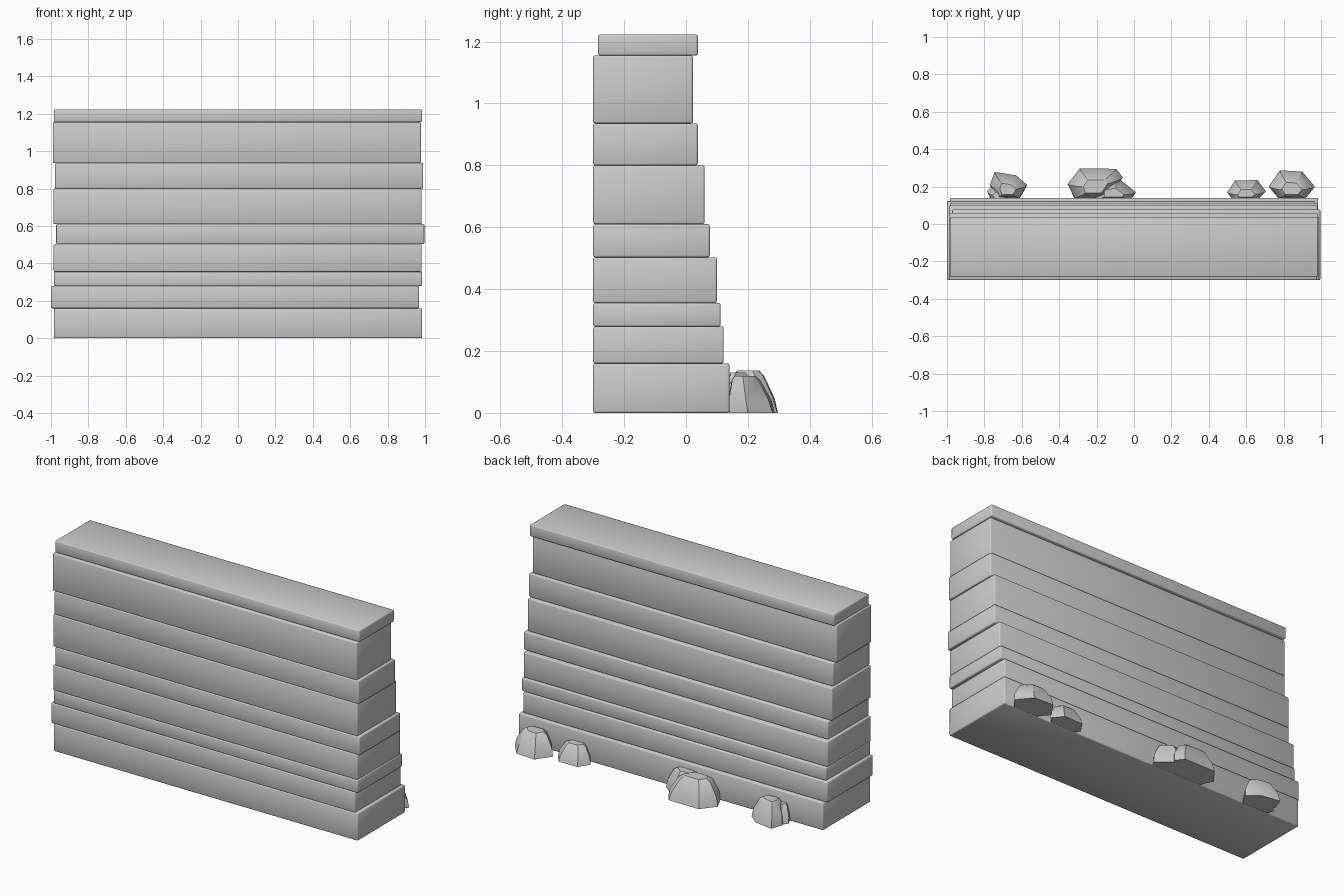
import bpy, bmesh, math

if "Cube" in bpy.data.objects:
    bpy.data.objects.remove(bpy.data.objects["Cube"])


def finish(name, bm, angle):
    bmesh.ops.recalc_face_normals(bm, faces=bm.faces)
    mesh = bpy.data.meshes.new(name)
    bm.to_mesh(mesh)
    bm.free()
    ob = bpy.data.objects.new(name, mesh)
    bpy.context.collection.objects.link(ob)
    bpy.ops.object.select_all(action='DESELECT')
    ob.select_set(True)
    bpy.context.view_layer.objects.active = ob
    bpy.ops.object.shade_smooth_by_angle(angle=math.radians(angle))
    return ob


def slab(name, x0, x1, y0, y1, z0, z1):
    bm = bmesh.new()
    bmesh.ops.create_cube(bm, size=1)
    for v in bm.verts:
        v.co = (x1 if v.co.x > 0 else x0,
                y1 if v.co.y > 0 else y0,
                z1 if v.co.z > 0 else z0)
    bmesh.ops.bevel(bm, geom=bm.edges[:], offset=0.006, segments=2,
                    profile=0.5, affect='EDGES')
    finish(name, bm, 60)


def rock(name, outline, height):
    # hull of shrinking rings, flat on the ground
    bm = bmesh.new()
    cx = sum(p[0] for p in outline) / len(outline)
    cy = sum(p[1] for p in outline) / len(outline)
    for scale, z in ((1, 0), (0.95, 0.35), (0.63, 0.88), (0.45, 1)):
        for i, (x, y) in enumerate(outline):
            s = scale * (0.96 if i % 2 and z > 0 else 1)
            bm.verts.new((cx + (x - cx) * s,
                          max(0.135, cy + (y - cy) * s - 0.02 * z), z * height))
    res = bmesh.ops.convex_hull(bm, input=bm.verts[:])
    loose = [v for v in bm.verts if not v.link_faces]
    bmesh.ops.delete(bm, geom=loose, context='VERTS')
    finish(name, bm, 30)


# stacked stone courses: x offset, back y, top z
courses = [
    (0.0, 0.14, 0.16), (-0.016, 0.122, 0.279), (0.0, 0.112, 0.355),
    (-0.002, 0.10, 0.503), (0.012, 0.077, 0.61), (-0.002, 0.06, 0.80),
    (0.006, 0.038, 0.936), (-0.006, 0.022, 1.155)]
z = 0
for i, (dx, back, top) in enumerate(courses):
    slab(f"stone_course_{i + 1}", dx - 0.984, dx + 0.984, -0.30, back, z, top)
    z = top

# overhanging cap slab
slab("cap_slab", -0.984, 0.984, -0.284, 0.038, z, 1.223)

# rocks along the back foot
rock("rock_left", [(-.745, .278), (-.63, .26), (-.57, .208), (-.61, .14),
                   (-.74, .14), (-.77, .21)], 0.125)
rock("rock_left_small", [(-.755, .21), (-.68, .20), (-.66, .14),
                         (-.77, .14), (-.785, .175)], 0.10)
rock("rock_middle", [(-.29, .297), (-.095, .295), (-.06, .25), (-.13, .14),
                     (-.32, .14), (-.355, .214)], 0.137)
rock("rock_middle_side", [(-.22, .22), (-.09, .25), (0.01, .17), (-.01, .14),
                          (-.22, .14)], 0.13)
rock("rock_right_small", [(.54, .232), (.66, .235), (.705, .175), (.67, .14),
                          (.52, .14), (.498, .17)], 0.10)
rock("rock_right", [(.78, .287), (.90, .28), (.967, .20), (.92, .14),
                    (.77, .14), (.72, .20)], 0.12)
